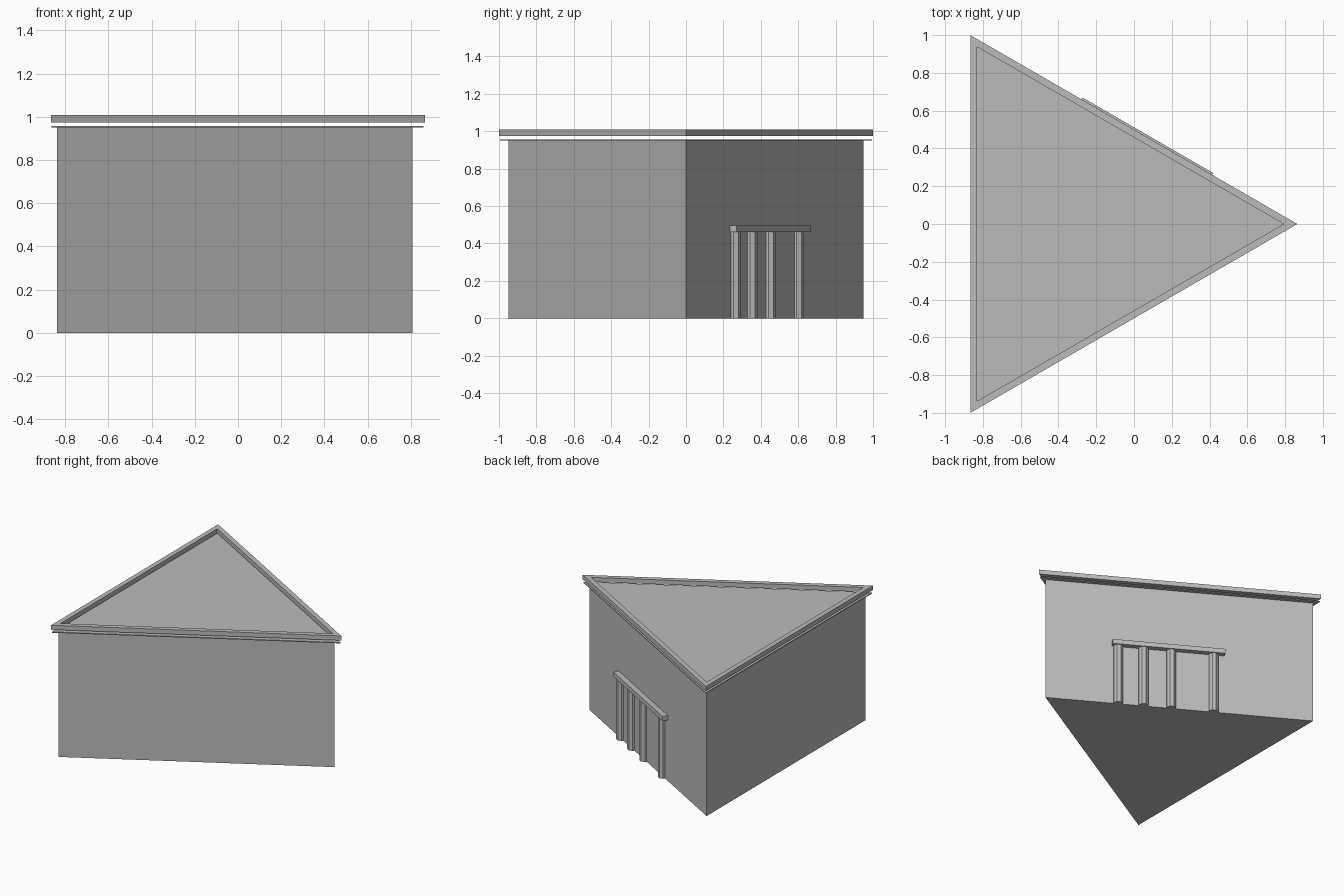
import bpy, bmesh, math
from mathutils import Matrix, Vector

if "Cube" in bpy.data.objects:
    bpy.data.objects.remove(bpy.data.objects["Cube"])

CX = -0.289            # centre of the triangular plan
grey = bpy.data.materials.new("concrete grey")
grey.diffuse_color = (0.5, 0.5, 0.5, 1)
grey.use_nodes = True
grey.node_tree.nodes["Principled BSDF"].inputs["Base Color"].default_value = grey.diffuse_color


def finish(name, bm, matrix=Matrix()):
    bmesh.ops.recalc_face_normals(bm, faces=bm.faces)
    mesh = bpy.data.meshes.new(name)
    bm.to_mesh(mesh)
    bm.free()
    mesh.materials.append(grey)
    ob = bpy.data.objects.new(name, mesh)
    ob.matrix_world = matrix
    bpy.context.collection.objects.link(ob)
    return ob


def triangle(r, z):
    """Corners of an equilateral triangle with inradius r, pointing to +x."""
    return [Vector((CX + 2 * r * math.cos(a), 2 * r * math.sin(a), z))
            for a in (0, 2 * math.pi / 3, 4 * math.pi / 3)]


def prism(name, r, z0, z1):
    bm = bmesh.new()
    low = [bm.verts.new(p) for p in triangle(r, z0)]
    top = [bm.verts.new(p) for p in triangle(r, z1)]
    bm.faces.new(low)
    bm.faces.new(top)
    for i in range(3):
        j = (i + 1) % 3
        bm.faces.new((low[i], low[j], top[j], top[i]))
    return finish(name, bm)


def ring(name, r_out, r_in, z0, z1):
    bm = bmesh.new()
    loops = [[bm.verts.new(p) for p in triangle(r, z)]
             for r, z in ((r_out, z0), (r_out, z1), (r_in, z1), (r_in, z0))]
    for k in range(4):
        a, b = loops[k], loops[(k + 1) % 4]
        for i in range(3):
            j = (i + 1) % 3
            bm.faces.new((a[i], a[j], b[j], b[i]))
    return finish(name, bm)


# Building body, thin roof slab and the parapet rim floating above it
prism("building_body", 0.548, 0, 0.951)
prism("roof_slab", 0.574, 0.95, 0.957)
ring("parapet_rim", 0.577, 0.541, 0.974, 1.008)

# Entrance frame: local x runs along the back right wall, local y points out
wall = (Matrix.Translation((CX, 0, 0)) @ Matrix.Rotation(math.radians(-30), 4, 'Z')
        @ Matrix.Translation((0, 0.548, 0)))

# Entrance beam
bm = bmesh.new()
bmesh.ops.create_cube(bm, size=1, matrix=Matrix.Translation((0.079, 0.02, 0.478))
                      @ Matrix.Diagonal((0.797, 0.04, 0.035, 1)))
finish("entrance_beam", bm, wall)

# Octagonal columns, half set into the wall
for i, s in enumerate((0.434, 0.256, 0.058, -0.242)):
    bm = bmesh.new()
    bmesh.ops.create_cone(bm, cap_ends=True, segments=8, radius1=0.036, radius2=0.036,
                          depth=0.461, matrix=Matrix.Translation((s, 0, 0.2305))
                          @ Matrix.Rotation(math.radians(22.5), 4, 'Z'))
    finish(f"entrance_column_{i + 1}", bm, wall)
